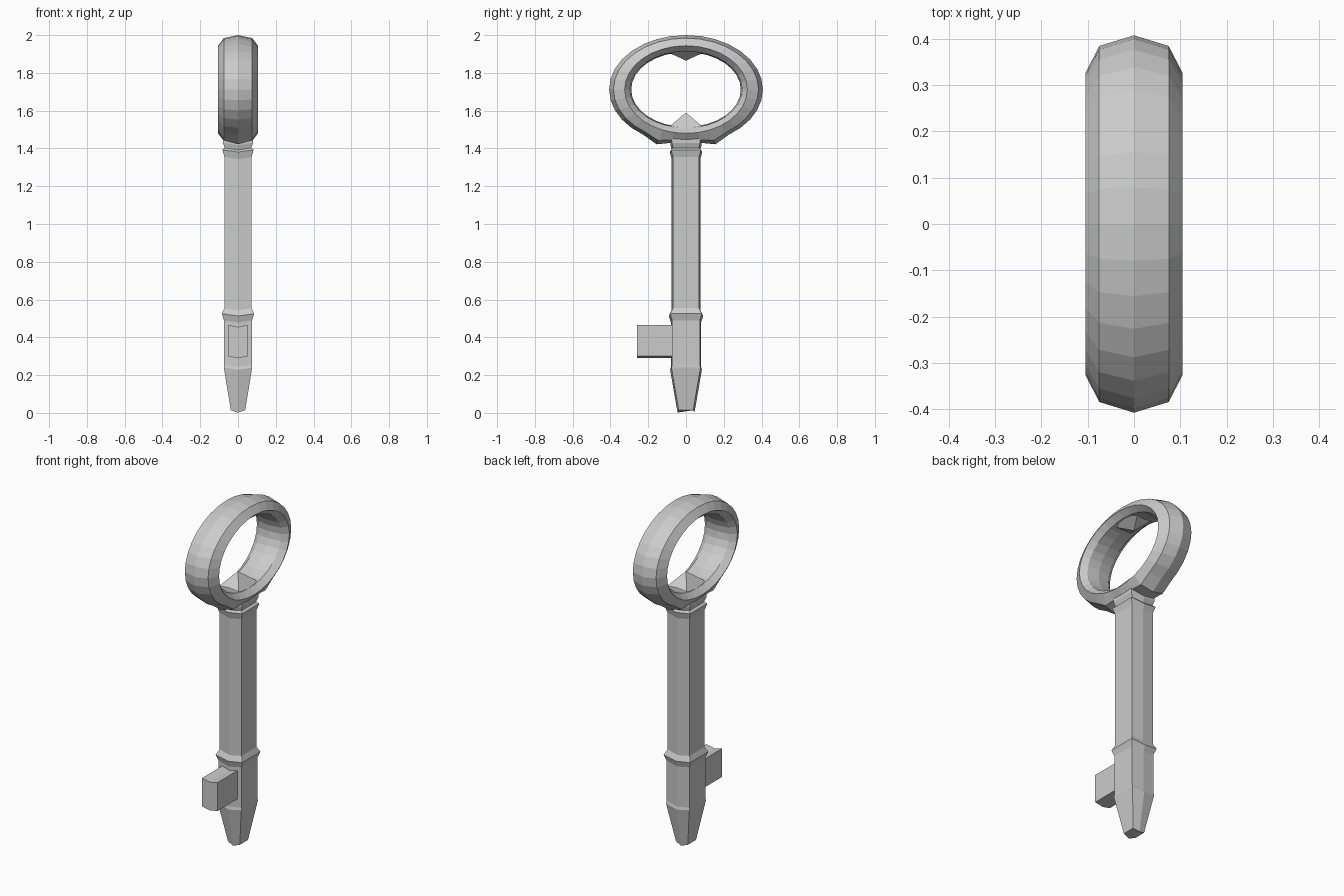
import bpy, bmesh, math

if "Cube" in bpy.data.objects:
    bpy.data.objects.remove(bpy.data.objects["Cube"])


def make(name, verts, faces):
    me = bpy.data.meshes.new(name)
    me.from_pydata(verts, [], faces)
    bm = bmesh.new()
    bm.from_mesh(me)
    bmesh.ops.recalc_face_normals(bm, faces=bm.faces)
    bm.to_mesh(me)
    bm.free()
    ob = bpy.data.objects.new(name, me)
    bpy.context.collection.objects.link(ob)
    return ob


def loft(name, rings, closed=False):
    """Skin equal-length vertex rings; cap the ends unless closed."""
    n, m = len(rings[0]), len(rings)
    verts = [v for r in rings for v in r]
    faces = []
    for i in range(m if closed else m - 1):
        j = (i + 1) % m
        for k in range(n):
            l = (k + 1) % n
            faces.append((i*n + k, i*n + l, j*n + l, j*n + k))
    if not closed:
        faces += [tuple(range(n)), tuple(range((m - 1)*n, m*n))]
    return make(name, verts, faces)


# Bow: faceted oval band, section given as (x, radius in y, radius in z)
half = [(0, .407, .288), (.075, .384, .272), (.105, .325, .232), (.072, .298, .203)]
section = half + [(0, .29, .198)] + [(-x, a, b) for x, a, b in reversed(half[1:])]
SEG, CZ = 32, 1.712
rings = []
for i in range(SEG):
    t = 2*math.pi*i/SEG
    ring = []
    for k, (x, a, b) in enumerate(section):
        y, z = a*math.sin(t), CZ - b*math.cos(t)
        if i in (2, SEG - 2) and k in (0, 1, 7):   # little shoulders beside the stem
            z -= .024 if k == 0 else .018
        ring.append((x, y, z))
    rings.append(ring)
loft("bow_ring", rings, closed=True)


# Pointed ornaments inside the bow
def spike(name, base_z, tip_z, x, y):
    base = [(-x, -y, base_z), (x, -y, base_z), (x, y, base_z), (-x, y, base_z)]
    make(name, base + [(0, 0, tip_z)],
         [(0, 1, 2, 3)] + [(k, (k + 1) % 4, 4) for k in range(4)])


spike("lower_spike", 1.505, 1.59, .075, .1)
spike("upper_spike", 1.92, 1.865, .07, .12)


# Stem: six-sided section with a shallow ridge front and back
def stem_ring(z, x, y, ridge, drop):
    return [(x, -y, z), (x, y, z), (0, y + ridge, z - drop),
            (-x, y, z), (-x, -y, z), (0, -y - ridge, z - drop)]


profile = [(.014, .038, .038), (.24, .075, .077), (.255, .074, .073),
           (.49, .074, .073), (.525, .086, .084), (.555, .072, .069),
           (1.355, .072, .069), (1.393, .083, .079), (1.403, .07, .068),
           (1.43, .08, .075), (1.48, .08, .075)]
loft("stem", [stem_ring(z, x, y, .007, .012) for z, x, y in profile])

# Bit: single block on the front of the stem
outline = [(-.05, .3), (0, .29), (.05, .3), (.05, .466), (0, .455), (-.05, .466)]
loft("bit", [[(x, y, z) for x, z in outline] for y in (-.26, -.05)])
